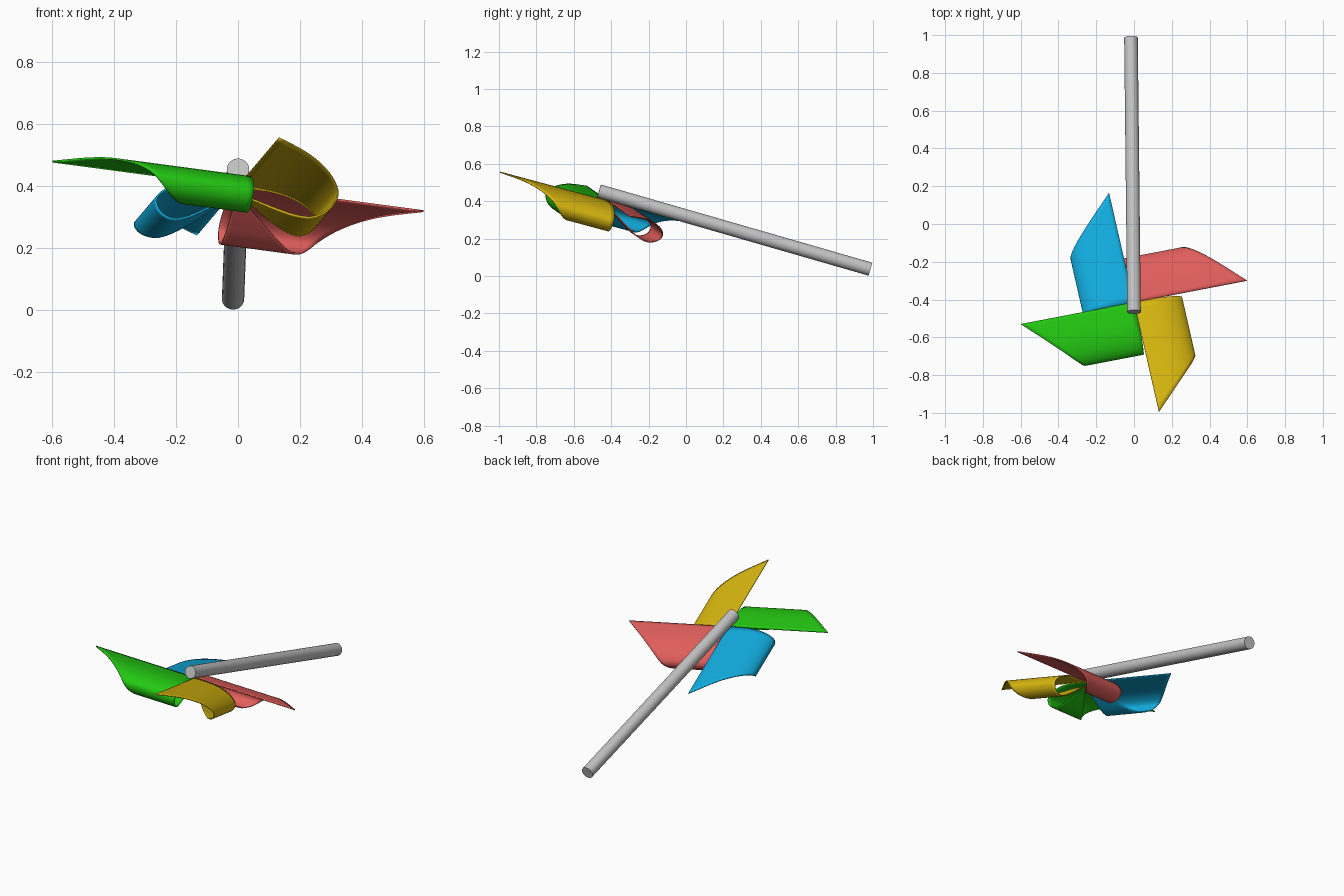
import bpy, bmesh, math
from mathutils import Vector

if "Cube" in bpy.data.objects:
    bpy.data.objects.remove(bpy.data.objects["Cube"])

# Pinwheel frame: centre, two in-plane axes and the normal
CENTRE = Vector((0, -0.415, 0.40))
U = Vector((0.974, 0.187, -0.130)).normalized()
N = U.cross(Vector((-0.206, 0.946, -0.255))).normalized()
W = N.cross(U)
REACH = 0.615

# Curl cross-section of one blade: (distance across, height off the plane)
CURL = [(0, 0), (.1, -.002), (.17, -.013), (.23, -.038), (.264, -.075),
        (.252, -.115), (.21, -.137), (.16, -.125), (.1, -.09), (.04, -.05), (0, -.03)]


def material(name, rgb):
    m = bpy.data.materials.new(name)
    m.diffuse_color = (*rgb, 1)
    m.use_nodes = True
    m.node_tree.nodes["Principled BSDF"].inputs["Base Color"].default_value = m.diffuse_color
    return m


def finish(name, bm, mat):
    mesh = bpy.data.meshes.new(name)
    bmesh.ops.recalc_face_normals(bm, faces=bm.faces)
    bm.to_mesh(mesh)
    bm.free()
    ob = bpy.data.objects.new(name, mesh)
    bpy.context.collection.objects.link(ob)
    mesh.materials.append(mat)
    bpy.ops.object.select_all(action='DESELECT')
    ob.select_set(True)
    bpy.context.view_layer.objects.active = ob
    bpy.ops.object.shade_smooth_by_angle(angle=math.radians(40))
    return ob


def smooth_path(points, steps=5):
    """Catmull-Rom curve through the points."""
    p = [Vector(q) for q in points]
    p = [2 * p[0] - p[1]] + p + [2 * p[-1] - p[-2]]
    out = []
    for i in range(1, len(p) - 2):
        a, b, c, d = p[i - 1:i + 3]
        for k in range(steps):
            t = k / steps
            out.append(0.5 * (2 * b + (c - a) * t + (2 * a - 5 * b + 4 * c - d) * t * t
                              + (3 * b - a - 3 * c + d) * t ** 3))
    return out + [p[-2]]


def blade(name, along, across, mat):
    """Triangular quarter of the sheet, rolled under about its long edge."""
    path = smooth_path(CURL)
    total = sum((b - a).length for a, b in zip(path, path[1:]))
    bm = bmesh.new()
    rows, travelled, cols = [], 0, 16
    for i, q in enumerate(path):
        if i:
            travelled += (q - path[i - 1]).length
        width = max(REACH * (1 - travelled / total), 0.012)
        rows.append([bm.verts.new(CENTRE + along * (width * j / cols) + across * q.x + N * q.y)
                     for j in range(cols + 1)])
    for r, s in zip(rows, rows[1:]):
        for j in range(cols):
            bm.faces.new((r[j], r[j + 1], s[j + 1], s[j]))
    ob = finish(name, bm, mat)
    thick = ob.modifiers.new("paper_thickness", 'SOLIDIFY')
    thick.thickness = 0.006
    thick.offset = 0


# Four curled blades
blade("red_blade", U, W, material("red", (.76, .115, .107)))
blade("blue_blade", W, -U, material("blue", (.006, .42, .75)))
blade("green_blade", -U, -W, material("green", (.017, .57, .006)))
blade("yellow_blade", -W, U, material("yellow", (.70, .48, .005)))

# Round stick lying across the back of the wheel
top, foot = Vector((0, -0.465, 0.455)), Vector((-0.016, 0.986, 0.037))
axis = foot - top
bm = bmesh.new()
bmesh.ops.create_cone(bm, cap_ends=True, segments=32, radius1=0.036, radius2=0.036, depth=axis.length)
stick = finish("stick", bm, material("grey", (.55, .55, .55)))
stick.location = (top + foot) / 2
stick.rotation_euler = axis.to_track_quat('Z', 'Y').to_euler()
